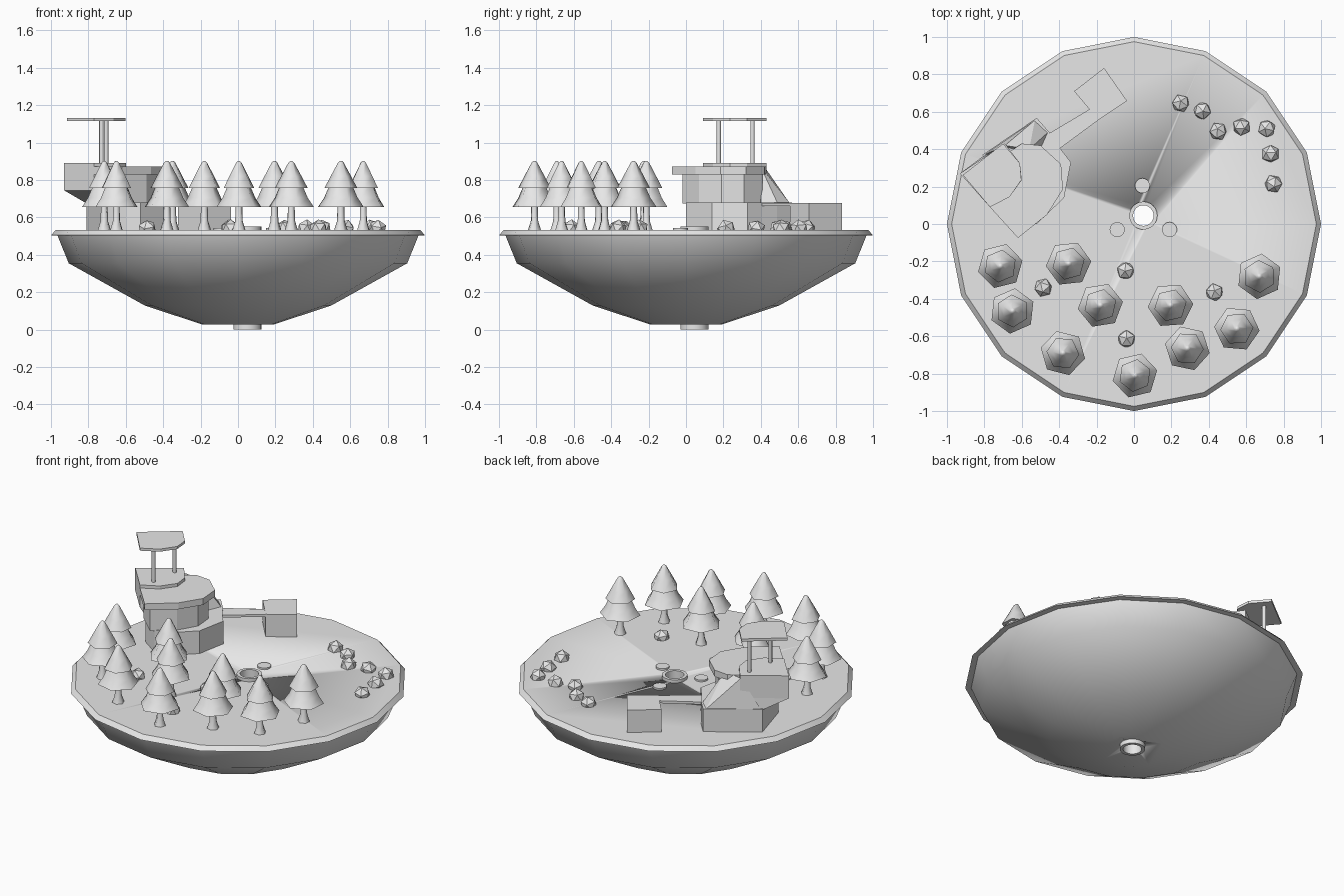
import bpy, bmesh, math, random
from mathutils import Matrix, Vector

random.seed(4)
if "Cube" in bpy.data.objects:
    bpy.data.objects.remove(bpy.data.objects["Cube"])

# Single flat colour
grey = bpy.data.materials.new("light_grey")
grey.use_nodes = True
grey.diffuse_color = (0.8, 0.8, 0.8, 1)
grey.node_tree.nodes["Principled BSDF"].inputs["Base Color"].default_value = (0.8, 0.8, 0.8, 1)

GROUND = 0.532


def finish(name, bm, smooth=None):
    """Turn a bmesh into an object, optionally smooth below an angle in degrees."""
    bmesh.ops.recalc_face_normals(bm, faces=bm.faces)
    mesh = bpy.data.meshes.new(name)
    bm.to_mesh(mesh)
    bm.free()
    mesh.materials.append(grey)
    if smooth:
        mesh.shade_smooth()
        mesh.set_sharp_from_angle(angle=math.radians(smooth))
    obj = bpy.data.objects.new(name, mesh)
    bpy.context.collection.objects.link(obj)
    return obj


def loft(bm, rings, wrap=False):
    """Skin equal-sized rings of points, with end caps or closed on itself."""
    loops = [[bm.verts.new(p) for p in ring] for ring in rings]
    pairs = list(zip(loops, loops[1:]))
    if wrap:
        pairs.append((loops[-1], loops[0]))
    else:
        bm.faces.new(loops[0])
        bm.faces.new(loops[-1])
    for a, b in pairs:
        for i in range(len(a)):
            j = (i + 1) % len(a)
            bm.faces.new((a[i], a[j], b[j], b[i]))


def circle(r, z, n, at=(0, 0), turn=0.0):
    return [(at[0] + r * math.cos(turn + math.tau * i / n),
             at[1] + r * math.sin(turn + math.tau * i / n), z) for i in range(n)]


def lathe(bm, profile, n, at=(0, 0), turn=0.0, wrap=False):
    loft(bm, [circle(r, z, n, at, turn) for r, z in profile], wrap)


def prism(name, outline, low, high):
    bm = bmesh.new()
    loft(bm, [[(x, y, z) for x, y in outline] for z in (low, high)])
    return finish(name, bm)


def round_part(name, profile, n, at, smooth=45, wrap=False):
    bm = bmesh.new()
    lathe(bm, profile, n, at, 0, wrap)
    return finish(name, bm, smooth)


# Bowl-shaped island with a bevelled rim
island = round_part("island_bowl", [(0.975, GROUND), (1.0, 0.505), (0.965, 0.503),
                    (0.905, 0.355), (0.5, 0.13), (0.19, 0.027)], 16, (0, 0))

# Pipe running through the middle of the island
WELL = (0.05, 0.045)
hole = round_part("pipe_hole_cutter", [(0.065, -0.2), (0.065, 0.8)], 24, WELL)
hole.hide_render = True
hole.hide_viewport = True
cut = island.modifiers.new("pipe_hole", "BOOLEAN")
cut.object = hole
cut.solver = "EXACT"
round_part("centre_pipe", [(0.075, 0), (0.075, 0.552), (0.055, 0.552), (0.055, 0)],
           24, WELL, wrap=True)

# Three flat stepping discs around the pipe
for i, spot in enumerate([(0.045, 0.205), (-0.09, -0.03), (0.19, -0.03)]):
    round_part(f"ground_disc_{i + 1}", [(0.04, 0.52), (0.04, 0.543)], 20, spot)

# Six-sided fir trees
trees = [(-0.715, -0.225), (-0.35, -0.212), (-0.65, -0.465), (-0.18, -0.435), (0.195, -0.435),
         (0.67, -0.28), (0.55, -0.56), (0.285, -0.665), (-0.38, -0.69), (0.005, -0.81)]
for i, spot in enumerate(trees):
    turn = random.uniform(0, math.pi / 3)
    bm = bmesh.new()
    lathe(bm, [(0.04, 0.52), (0.021, 0.58), (0.017, 0.69)], 6, spot, turn)
    lathe(bm, [(0.122, 0.657), (0.09, 0.705), (0.055, 0.785)], 6, spot, turn)
    lathe(bm, [(0.088, 0.757), (0.055, 0.82), (0.016, 0.892), (0.006, 0.902)], 6, spot, turn + 0.15)
    finish(f"fir_tree_{i + 1}", bm, 65)

# Faceted boulders
rocks = [(0.25, 0.645), (0.365, 0.605), (0.45, 0.495), (0.575, 0.52), (0.71, 0.51), (0.73, 0.375),
         (0.745, 0.215), (-0.045, -0.25), (-0.485, -0.34), (0.43, -0.365), (-0.04, -0.615)]
for i, (x, y) in enumerate(rocks):
    bm = bmesh.new()
    spin = Matrix.Rotation(random.uniform(0, 6), 4, "Z") @ Matrix.Rotation(random.uniform(0, 1), 4, "X")
    bmesh.ops.create_icosphere(bm, subdivisions=1, radius=0.05,
                               matrix=Matrix.Translation((x, y, 0.54)) @ spin)
    finish(f"boulder_{i + 1}", bm)

# Lower storey of the building
prism("lower_storey", [(-0.81, 0.37), (-0.52, 0.567), (-0.45, 0.487), (-0.395, 0.405),
                       (-0.337, 0.33), (-0.374, 0.14), (-0.52, 0), (-0.6, 0), (-0.73, 0.09)], 0.52, 0.68)

# Outlying block joined by a thin bridge roof
prism("side_block", [(-0.32, 0.71), (-0.16, 0.834), (-0.037, 0.658), (-0.19, 0.556)], 0.52, 0.678)
prism("bridge_roof", [(-0.45, 0.487), (-0.235, 0.615), (-0.19, 0.556), (-0.395, 0.405)], 0.66, 0.676)

# Upper storey under a wider roof slab
prism("upper_storey", [(-0.75, 0.1), (-0.62, -0.02), (-0.49, 0.07), (-0.42, 0.19),
                       (-0.43, 0.31), (-0.52, 0.41), (-0.7, 0.41)], 0.675, 0.84)
prism("roof_slab", [(-0.77, 0.09), (-0.62, -0.075), (-0.465, 0.05), (-0.38, 0.185),
                    (-0.39, 0.32), (-0.5, 0.42), (-0.6, 0.43), (-0.72, 0.35)], 0.83, 0.872)

# Overhanging lookout, narrowing at the foot
lookout = [(-0.93, 0.27), (-0.77, 0.09), (-0.665, 0.145), (-0.6, 0.235), (-0.61, 0.325), (-0.69, 0.43)]
foot = [(-0.81, 0.36), (-0.74, 0.12), (-0.665, 0.145), (-0.6, 0.235), (-0.61, 0.325), (-0.68, 0.43)]
bm = bmesh.new()
loft(bm, [[(x, y, z) for x, y in ring] for ring, z in ((foot, 0.675), (lookout, 0.745), (lookout, 0.892))])
finish("lookout_platform", bm)

# Sloping buttress behind the upper storey
bm = bmesh.new()
for p in [(-0.69, 0.42, 0.87), (-0.56, 0.4, 0.87), (-0.53, 0.555, 0.675), (-0.46, 0.49, 0.675),
          (-0.8, 0.37, 0.675), (-0.59, 0.5, 0.75), (-0.5, 0.4, 0.675)]:
    bm.verts.new(p)
bmesh.ops.convex_hull(bm, input=bm.verts)
finish("rear_buttress", bm)

# Canopy on two posts
prism("canopy", [(-0.915, 0.262), (-0.77, 0.09), (-0.665, 0.145), (-0.602, 0.235),
                 (-0.61, 0.325), (-0.7, 0.43)], 1.115, 1.132)
for i, spot in enumerate([(-0.73, 0.175), (-0.705, 0.355)]):
    round_part(f"canopy_post_{i + 1}", [(0.012, 0.88), (0.012, 1.12)], 10, spot)
